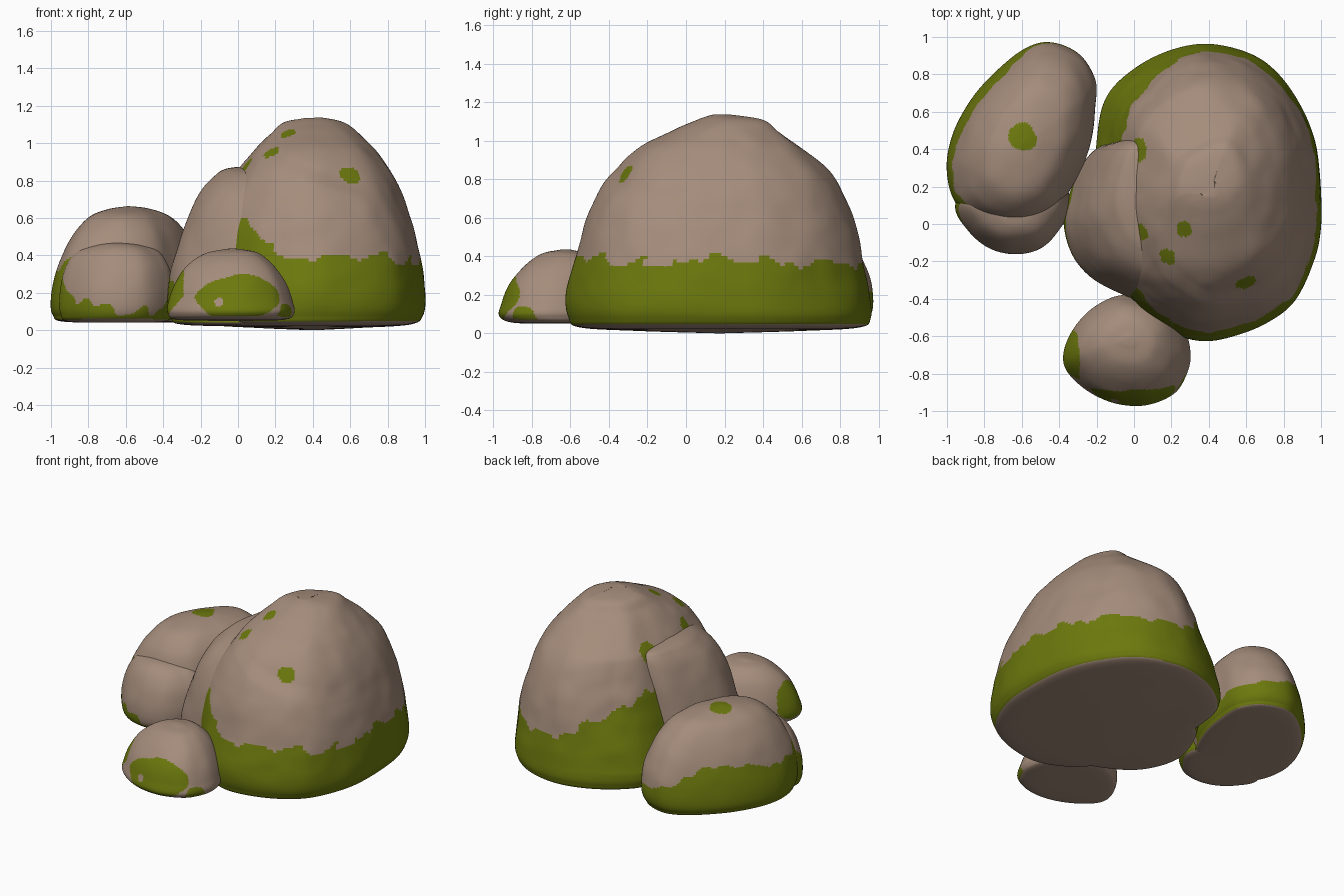
import bpy, bmesh, math
from mathutils import Vector, noise

if "Cube" in bpy.data.objects:
    bpy.data.objects.remove(bpy.data.objects["Cube"])

SEG, SUB = 200, 12


def material(name, rgb):
    m = bpy.data.materials.new(name)
    m.diffuse_color = (*rgb, 1)
    m.use_nodes = True
    m.node_tree.nodes["Principled BSDF"].inputs["Base Color"].default_value = m.diffuse_color
    return m


STONE = material("warm_stone", (0.375, 0.265, 0.2))
MOSS = material("green_moss", (0.15, 0.19, 0.004))


def spline(a, b, c, d, t):
    return tuple(0.5 * (2*q + (r-p)*t + (2*p-5*q+4*r-s)*t*t + (3*q-p-3*r+s)*t**3)
                 for p, q, r, s in zip(a, b, c, d))


def clamp(v):
    return max(0, min(1, v))


def unit_outline(pts):
    """Smooth closed outline, scaled to fill -1..1 on both axes."""
    n, out = len(pts), []
    for k in range(SEG):
        u = k * n / SEG
        i = int(u)
        out.append(spline(pts[i-1], pts[i], pts[(i+1) % n], pts[(i+2) % n], u-i))
    xs, ys = [p[0] for p in out], [p[1] for p in out]
    return [(2*(x-min(xs))/(max(xs)-min(xs))-1, 2*(y-min(ys))/(max(ys)-min(ys))-1)
            for x, y in out]


def smoothed(layers):
    n = len(layers)
    for i in range(n-1):
        for s in range(SUB):
            yield spline(layers[max(i-1, 0)], layers[i], layers[i+1],
                         layers[min(i+2, n-1)], s/SUB)
    yield layers[-1]


def rock(name, outline, layers, mossy, rough=0.01, sculpt=None):
    """Loft the outline through layers of (z, xmin, xmax, ymin, ymax)."""
    shape = unit_outline(outline)
    bm = bmesh.new()
    rings = []
    for z, x0, x1, y0, y1 in smoothed(layers):
        ring = []
        for u, v in shape:
            p = Vector(((x0+x1)/2 + u*(x1-x0)/2, (y0+y1)/2 + v*(y1-y0)/2, z))
            # shallow lumps, fading out at the flat base
            k = rough * clamp((z-0.08)/0.2)
            d = noise.noise(p*3.2) + 0.35*noise.noise(p*8)
            if sculpt:
                p += sculpt(u, v, z)
            p += Vector((u, v, 0.4)) * d * k
            ring.append(bm.verts.new(p))
        rings.append(ring)
    for a, b in zip(rings, rings[1:]):
        for i in range(SEG):
            j = (i+1) % SEG
            bm.faces.new((a[i], a[j], b[j], b[i]))
    bm.faces.new(rings[0][::-1])
    bm.faces.new(rings[-1])
    bmesh.ops.recalc_face_normals(bm, faces=bm.faces)
    for f in bm.faces:
        f.smooth = True
        c = f.calc_center_median()
        wob = 0.06*noise.noise(c*5) + 0.05*noise.noise(c*12)
        f.material_index = int(f.normal.z > -0.75 and mossy(c, wob))
    me = bpy.data.meshes.new(name)
    bm.to_mesh(me)
    bm.free()
    me.materials.append(STONE)
    me.materials.append(MOSS)
    ob = bpy.data.objects.new(name, me)
    bpy.context.collection.objects.link(ob)
    return ob


def near(c, spots, wob):
    return any((c-Vector(s[:3])).length < s[3] + wob*0.3 for s in spots)


# Moss rules: a wobbly tide line plus a few spots
def moss_big(c, w):
    line = 0.385 + 0.24*clamp((0.28-c.x)/0.33)
    return c.z < line + w or near(c, [(.27, -.02, 1.04, .05), (.59, -.3, .81, .06),
                                      (.19, -.17, .94, .045), (.04, -.05, .88, .05),
                                      (.03, .39, .84, .07)], w)


def moss_shoulder(c, w):
    return c.z < 0.2 + 0.14*clamp((-0.28-c.x)*10) + w


def moss_left(c, w):
    line = 0.13 + 0.2*clamp((-0.45-c.x)*2.5) + 0.1*clamp((c.y-0.4)*2)
    return c.z < line + w or near(c, [(-.6, .46, .65, .07)], w)


def moss_left_front(c, w):
    return c.z < 0.13 + 0.2*clamp((-0.86-c.x)*12) + w


def moss_small(c, w):
    front = math.hypot(c.x/0.21, (c.z-0.17)/0.115) < 1 + w*3 and c.y < -0.75
    left = math.hypot((c.y+0.69)/0.13, (c.z-0.2)/0.12) < 1 + w*3 and c.x < -0.29
    hole = math.hypot(c.x+0.1, c.z-0.15) < 0.025
    return (front and not hole) or left or near(c, [(.24, -.83, .08, .07)], w)


# The main boulder is hollowed at its back left and bulges below a brow in front
def sculpt_big(u, v, z):
    band = math.sin(math.pi*clamp((z-0.15)/0.85))
    hollow = 0.045*clamp(-u*1.4)*clamp(v*1.6+0.4)*band
    crop = 0.07*clamp(0.7*v-0.7*u-0.2)*clamp((z-0.85)*5)
    corner = 0.03*clamp(1-2*math.hypot(u+0.7, v+0.65))*band
    brow = 0.02*clamp(-v*1.5)*clamp((z-0.4)*4)*clamp((0.86-0.15*u-z)*14)
    return Vector((hollow+crop-corner, -0.5*hollow-crop-corner-brow, 0))


# Tall main boulder
rock("main_boulder",
     [(1, .05), (.97, .43), (.84, .71), (.66, .88), (.42, .95), (.2, .92), (0, .82),
      (-.15, .67), (-.2, .45), (-.2, .1), (-.13, -.2), (0, -.42), (.13, -.54),
      (.35, -.62), (.62, -.57), (.84, -.43), (.96, -.2)],
     [(0.0, .38, .42, .15, .2), (.012, .1, .65, -.25, .6), (.03, -.15, .92, -.55, .9),
      (.08, -.2, .99, -.61, .96), (.2, -.2, 1.0, -.62, .95), (.4, -.17, .97, -.57, .92),
      (.6, -.12, .92, -.50, .87), (.8, -.04, .84, -.39, .77), (.95, .06, .74, -.27, .64),
      (1.05, .15, .64, -.08, .51), (1.11, .22, .56, .06, .42), (1.135, .34, .45, .14, .24)],
     moss_big, 0.014, sculpt_big)

# Shoulder fused to the left of the main boulder
rock("shoulder_boulder",
     [(.4, .05), (.3, .35), (.12, .46), (-.07, .46), (-.22, .39), (-.32, .22), (-.37, .04),
      (-.34, -.12), (-.25, -.26), (-.1, -.36), (.1, -.42), (.3, -.3)],
     [(.02, 0, .05, 0, .05), (.03, -.3, .3, -.36, .4), (.07, -.36, .4, -.41, .46),
      (.2, -.375, .4, -.42, .46), (.4, -.34, .37, -.40, .46), (.6, -.27, .34, -.36, .46),
      (.75, -.19, .3, -.28, .46), (.83, -.12, .24, -.17, .44), (.86, -.07, .17, -.05, .39),
      (.872, 0, .04, .15, .2)],
     moss_shoulder)

# Left boulder with a lower lobe in front
rock("left_boulder",
     [(-.2, .6), (-.2, .77), (-.29, .91), (-.45, .97), (-.59, .93), (-.74, .81), (-.87, .66),
      (-.97, .47), (-1, .28), (-.95, .1), (-.82, .0), (-.62, -.03), (-.43, .05),
      (-.31, .22), (-.23, .42)],
     [(.04, -.62, -.58, .45, .5), (.045, -.93, -.27, .05, .88), (.08, -.99, -.22, 0, .95),
      (.16, -1, -.2, -.02, .97), (.3, -.975, -.205, -.01, .945), (.43, -.93, -.24, .02, .89),
      (.53, -.87, -.29, .07, .82), (.61, -.79, -.37, .16, .72), (.65, -.69, -.48, .3, .57),
      (.664, -.6, -.58, .42, .45)],
     moss_left)

rock("left_front_lobe",
     [(-.35, .1), (-.42, .28), (-.64, .34), (-.85, .28), (-.95, .1), (-.88, -.04),
      (-.77, -.13), (-.64, -.16), (-.51, -.13), (-.41, -.03)],
     [(.04, -.65, -.63, .05, .1), (.045, -.9, -.4, -.1, .3), (.09, -.95, -.35, -.155, .34),
      (.2, -.95, -.34, -.16, .34), (.32, -.92, -.36, -.13, .33), (.41, -.87, -.41, -.08, .3),
      (.455, -.78, -.5, -.02, .25), (.47, -.66, -.63, .06, .1)],
     moss_left_front)

# Small front boulder
rock("small_front_boulder",
     [(.3, -.7), (.26, -.55), (.14, -.43), (-.06, -.385), (-.23, -.46), (-.35, -.6),
      (-.38, -.75), (-.28, -.87), (-.12, -.95), (.05, -.965), (.2, -.91), (.27, -.82)],
     [(.05, -.05, -.03, -.7, -.68), (.055, -.32, .24, -.9, -.44), (.09, -.375, .3, -.97, -.385),
      (.16, -.37, .29, -.955, -.38), (.26, -.33, .25, -.915, -.4), (.35, -.27, .19, -.84, -.44),
      (.41, -.18, .11, -.75, -.51), (.43, -.08, .02, -.66, -.59), (.434, -.04, -.02, -.63, -.61)],
     moss_small)
